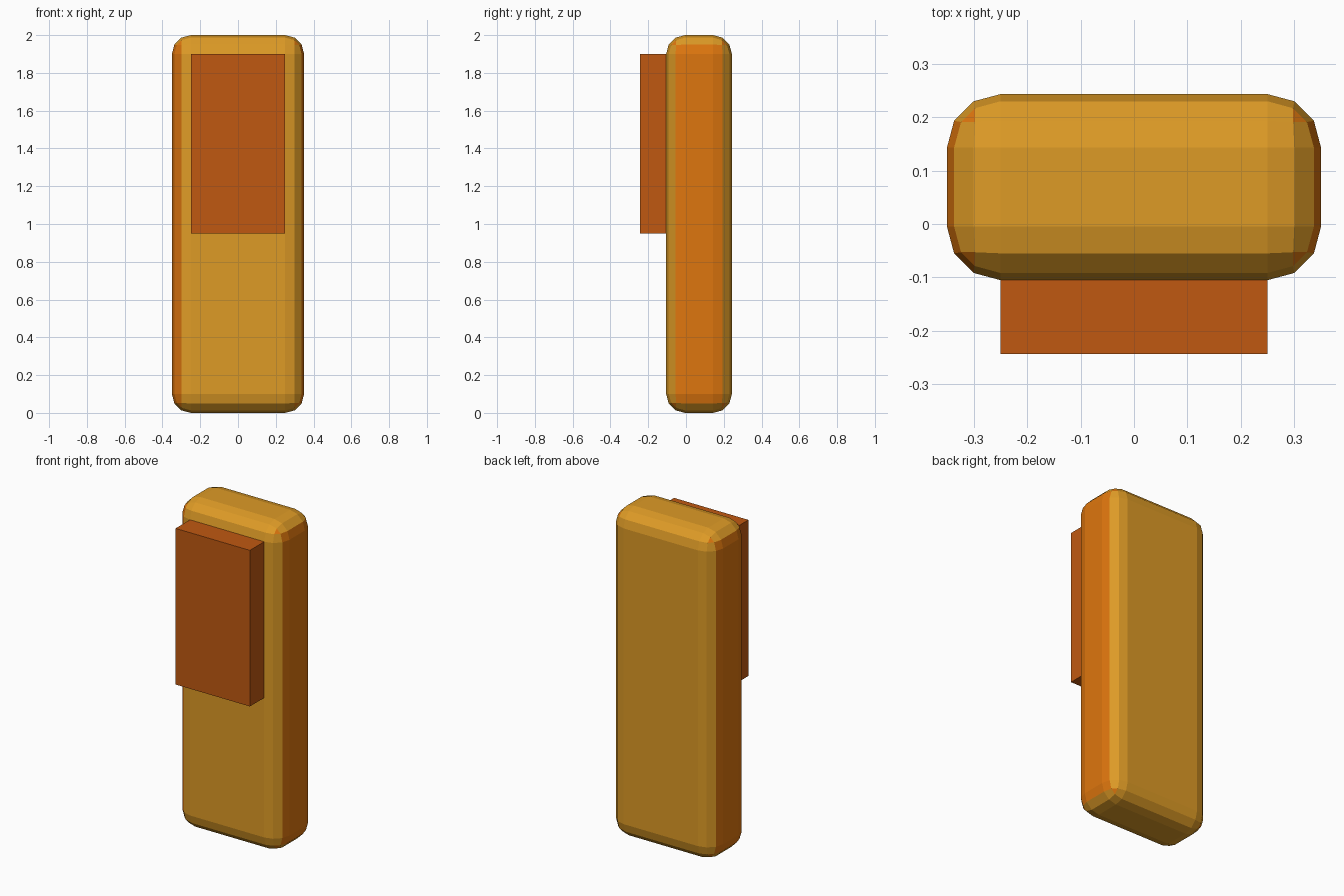
import bpy, bmesh

if "Cube" in bpy.data.objects:
    bpy.data.objects.remove(bpy.data.objects["Cube"])


def srgb(r, g, b):
    def lin(c):
        c /= 255
        return c / 12.92 if c <= 0.04045 else ((c + 0.055) / 1.055) ** 2.4
    return (lin(r), lin(g), lin(b), 1)


def material(name, rgb):
    m = bpy.data.materials.new(name)
    m.diffuse_color = srgb(*rgb)
    m.use_nodes = True
    m.node_tree.nodes["Principled BSDF"].inputs["Base Color"].default_value = m.diffuse_color
    return m


gold = material("gold", (222, 155, 38))
orange = material("orange", (222, 118, 14))
rust = material("rust", (192, 89, 17))


def box(name, lo, hi, mats, bevel=0):
    bm = bmesh.new()
    bmesh.ops.create_cube(bm, size=1)
    for v in bm.verts:
        v.co = [(a + b) / 2 + c * (b - a) for a, b, c in zip(lo, hi, v.co)]
    if bevel:
        bmesh.ops.bevel(bm, geom=bm.edges[:], offset=bevel, segments=3,
                        profile=0.5, affect='EDGES', clamp_overlap=True)
    bm.normal_update()
    mesh = bpy.data.meshes.new(name)
    bm.to_mesh(mesh)
    bm.free()
    for m in mats:
        mesh.materials.append(m)
    ob = bpy.data.objects.new(name, mesh)
    bpy.context.collection.objects.link(ob)
    return ob


# Rounded upright body: gold, with orange on the faces that look sideways
body = box("body", (-0.35, -0.105, 0), (0.35, 0.243, 2), [gold, orange], bevel=0.1)
for f in body.data.polygons:
    n = f.normal
    side = abs(n.x) > 0.75
    corner = abs(n.x) > 0.55 and abs(n.y) > 0.3 and abs(n.z) > 0.3
    front_left_edge = n.x < -0.6 and n.y < -0.6
    f.material_index = int(side or corner or front_left_edge)

# Square-edged pack on the upper front, sunk slightly into the body
box("front_pack", (-0.25, -0.243, 0.95), (0.25, -0.095, 1.9), [rust])
